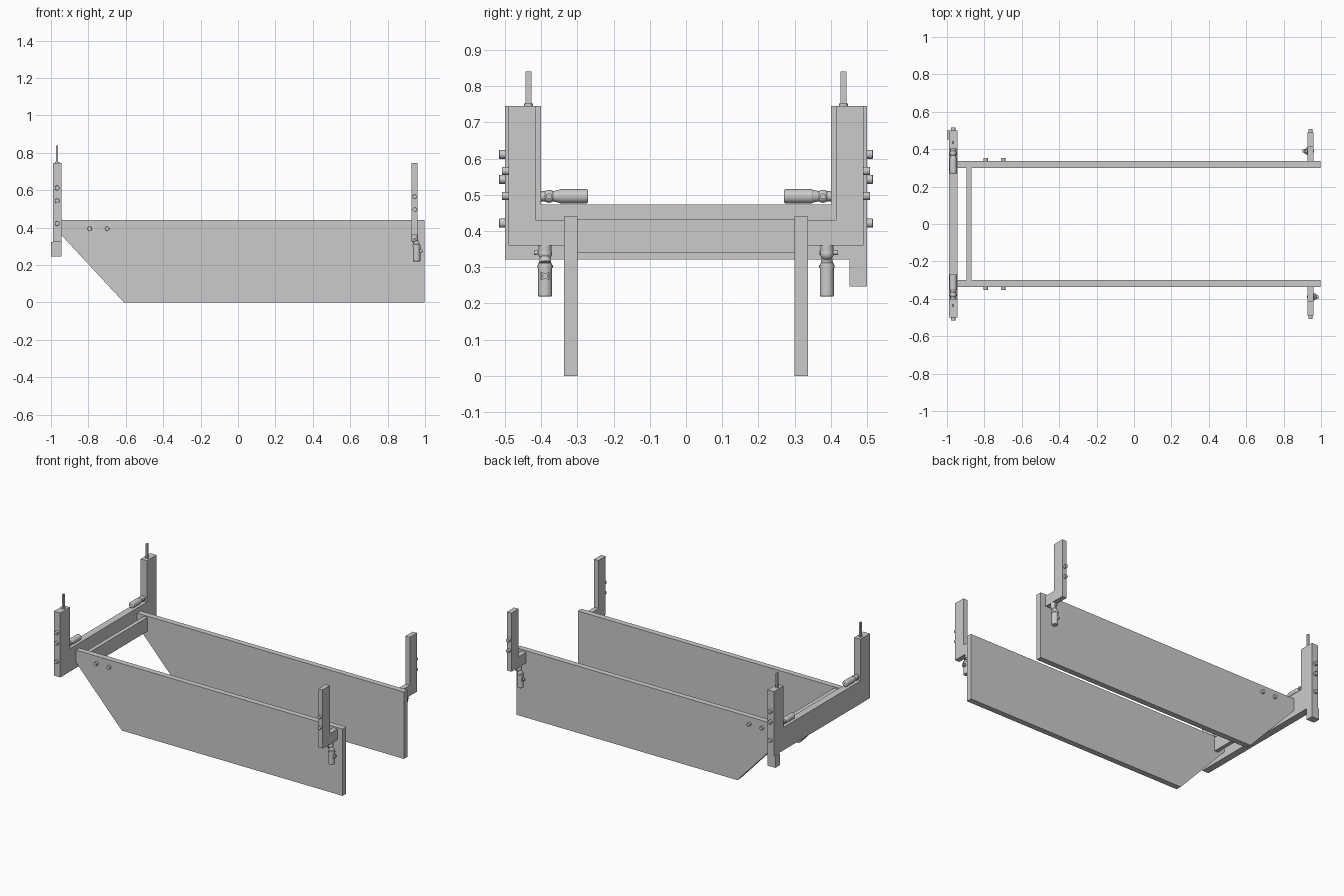
import bpy, bmesh, math
from mathutils import Vector

if "Cube" in bpy.data.objects:
    bpy.data.objects.remove(bpy.data.objects["Cube"])


def finish(name, bm, smooth=False, bevel=0):
    me = bpy.data.meshes.new(name)
    bmesh.ops.recalc_face_normals(bm, faces=bm.faces)
    bm.to_mesh(me)
    bm.free()
    ob = bpy.data.objects.new(name, me)
    bpy.context.collection.objects.link(ob)
    if bevel:
        m = ob.modifiers.new("bevel", 'BEVEL')
        m.width, m.segments, m.limit_method = bevel, 3, 'ANGLE'
    if smooth:
        bpy.ops.object.select_all(action='DESELECT')
        ob.select_set(True)
        bpy.context.view_layer.objects.active = ob
        bpy.ops.object.shade_smooth_by_angle(angle=math.radians(35))
    return ob


def prism(name, pts, offset):
    bm = bmesh.new()
    f = bm.faces.new([bm.verts.new(p) for p in pts])
    r = bmesh.ops.extrude_face_region(bm, geom=[f])
    bmesh.ops.translate(bm, vec=offset,
                        verts=[v for v in r["geom"] if isinstance(v, bmesh.types.BMVert)])
    return finish(name, bm)


def box(name, x, y, z):
    return prism(name, [(x[0], y[0], z[0]), (x[1], y[0], z[0]),
                        (x[1], y[1], z[0]), (x[0], y[1], z[0])], (0, 0, z[1] - z[0]))


def rod(name, a, b, r, r2=None, bevel=0, n=24):
    a, b = Vector(a), Vector(b)
    bm = bmesh.new()
    bmesh.ops.create_cone(bm, cap_ends=True, segments=n, radius1=r,
                          radius2=r if r2 is None else r2, depth=(b - a).length)
    q = (b - a).to_track_quat('Z', 'Y').to_matrix()
    bmesh.ops.rotate(bm, matrix=q, verts=bm.verts)
    bmesh.ops.translate(bm, vec=(a + b) / 2, verts=bm.verts)
    return finish(name, bm, True, bevel)


def ball(name, c, r):
    bm = bmesh.new()
    bmesh.ops.create_uvsphere(bm, u_segments=20, v_segments=12, radius=r)
    bmesh.ops.translate(bm, vec=c, verts=bm.verts)
    return finish(name, bm, True)


RX, FX = -0.967, 0.944   # centre planes of rear posts and end brackets

# rear beam, inner brace and the single drop block
box("rear_beam", (-0.99, -0.944), (-0.5, 0.5), (0.322, 0.473))
box("inner_brace", (-0.895, -0.869), (-0.3, 0.3), (0.34, 0.432))
box("drop_block", (-1.0, -0.944), (0.452, 0.5), (0.247, 0.322))

for s in (-1, 1):
    tag = "right" if s > 0 else "left"

    # side board with sloped end
    prism("side_board_" + tag, [(x, s * 0.3, z) for x, z in
          ((-0.944, 0.44), (0.998, 0.44), (0.998, 0), (-0.61, 0), (-0.944, 0.36))],
          (0, s * 0.037, 0))
    for x in (-0.793, -0.7):
        rod("board_bolt_" + tag, (x, s * 0.33, 0.394), (x, s * 0.353, 0.394), 0.012, bevel=0.002)

    # rear post with antenna rod and bolts
    box("rear_post_" + tag, (-0.99, -0.944), (s * 0.4, s * 0.5), (0.473, 0.746))
    rod("rod_collar_" + tag, (RX, s * 0.435, 0.744), (RX, s * 0.435, 0.752), 0.012)
    box("top_rod_" + tag, (RX - 0.005, RX + 0.005), (s * 0.427, s * 0.443), (0.746, 0.84))
    for z in (0.422, 0.543, 0.612):
        rod("post_bolt_" + tag, (RX, s * 0.49, z), (RX, s * 0.516, z), 0.0125, bevel=0.002)

    # L bracket near the open end
    prism("end_bracket_" + tag, [(0.928, s * y, z) for y, z in
          ((0.33, 0.36), (0.49, 0.36), (0.49, 0.746), (0.415, 0.746), (0.415, 0.43), (0.33, 0.43))],
          (0.032, 0, 0))
    for z in (0.497, 0.566):
        rod("bracket_bolt_" + tag, (FX, s * 0.48, z), (FX, s * 0.508, z), 0.0115, bevel=0.002)

    # horizontal swivel unit lying on the rear beam
    rod("rear_unit_body_" + tag, (RX, s * 0.27, 0.496), (RX, s * 0.352, 0.496), 0.0195, bevel=0.005)
    rod("rear_unit_neck_" + tag, (RX, s * 0.35, 0.496), (RX, s * 0.375, 0.496), 0.018, 0.012)
    ball("rear_unit_joint_" + tag, (RX, s * 0.378, 0.496), 0.018)
    rod("rear_unit_pin_" + tag, (RX - 0.021, s * 0.378, 0.496), (RX + 0.021, s * 0.378, 0.496), 0.008)
    rod("rear_unit_mount_" + tag, (RX, s * 0.385, 0.496), (RX, s * 0.402, 0.496), 0.014)

    # hanging swivel unit below the bracket foot, turned half round per side
    d, y = -s, s * 0.389
    cx = FX + d * 0.011
    rod("hanging_body_" + tag, (cx, y, 0.219), (cx, y, 0.312), 0.0195, bevel=0.004)
    rod("hanging_collar_" + tag, (cx, y, 0.298), (cx, y, 0.306), 0.0215)
    rod("hanging_neck_" + tag, (cx, y, 0.311), (FX, y, 0.335), 0.017, 0.013)
    ball("hanging_joint_" + tag, (FX, y, 0.338), 0.019)
    rod("hanging_mount_" + tag, (FX, y, 0.338), (FX, y, 0.362), 0.018)
    rod("hanging_pin_" + tag, (FX, y - 0.021, 0.34), (FX, y + s * 0.031, 0.34), 0.006)
    px = sorted((cx, cx + d * 0.023))
    box("hanging_plate_" + tag, px, (y - 0.011, y + 0.011), (0.265, 0.287))
    rod("hanging_knob_" + tag, (cx + d * 0.018, y, 0.276), (cx + d * 0.032, y, 0.276), 0.008)
